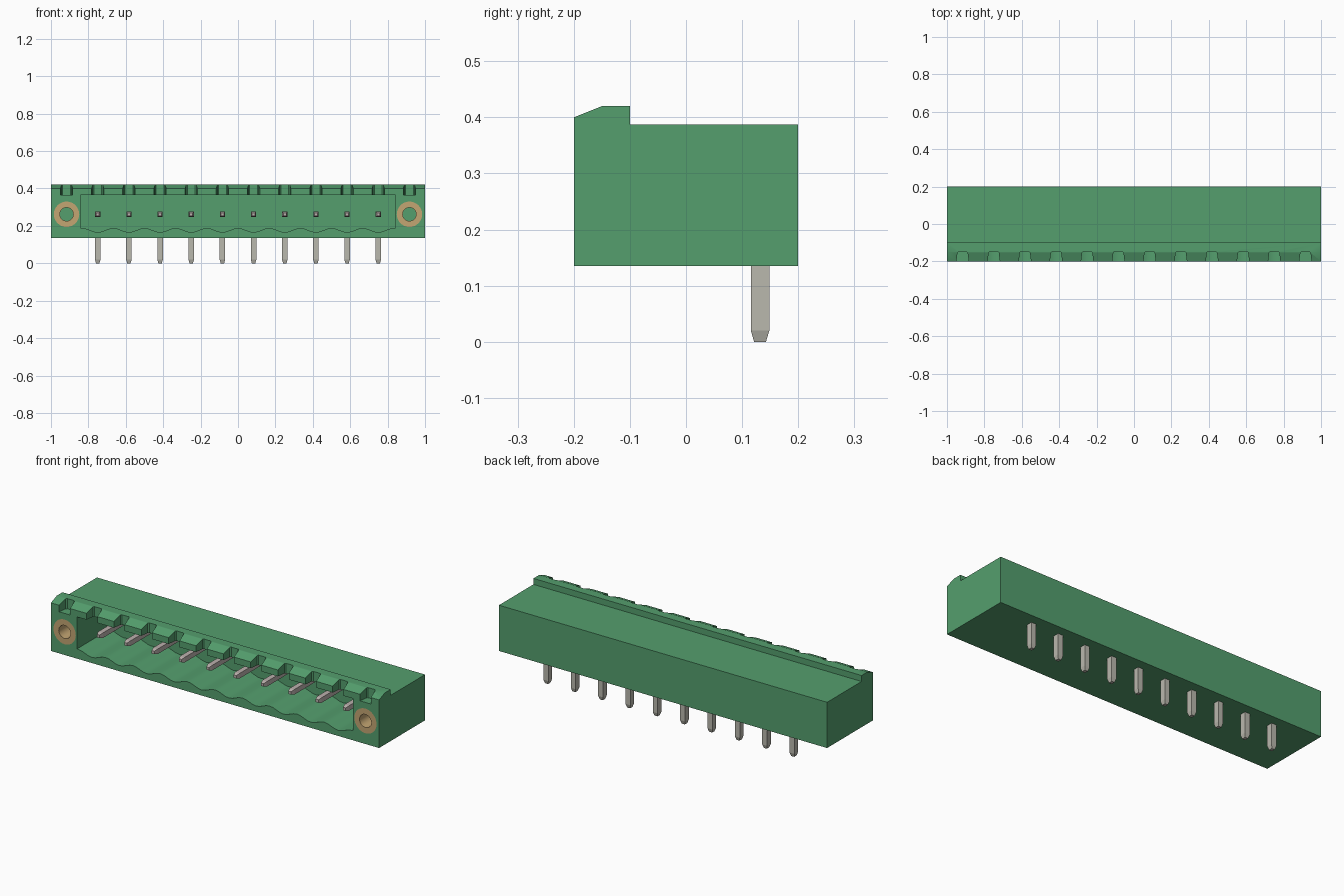
import bpy, bmesh, math

if "Cube" in bpy.data.objects:
    bpy.data.objects.remove(bpy.data.objects["Cube"], do_unlink=True)


def material(name, rgb):
    m = bpy.data.materials.new(name)
    m.use_nodes = True
    m.diffuse_color = (*rgb, 1)
    bsdf = m.node_tree.nodes["Principled BSDF"]
    bsdf.inputs["Base Color"].default_value = (*rgb, 1)
    bsdf.inputs["Roughness"].default_value = 0.6
    return m


GREEN = material("green plastic", (0.089, 0.345, 0.155))
BRASS = material("brass", (0.55, 0.38, 0.17))
TIN = material("tinned metal", (0.49, 0.48, 0.42))
CONTACT = material("contact metal", (0.50, 0.44, 0.42))


def loft(name, rings, mat, closed=False):
    """Skin a stack of equal-length point rings, capped unless closed."""
    bm = bmesh.new()
    vs = [[bm.verts.new(p) for p in r] for r in rings]
    n = len(vs[0])
    pairs = list(zip(vs, vs[1:])) + ([(vs[-1], vs[0])] if closed else [])
    for a, b in pairs:
        for i in range(n):
            j = (i + 1) % n
            bm.faces.new((a[i], a[j], b[j], b[i]))
    if not closed:
        bm.faces.new(vs[0])
        bm.faces.new(vs[-1])
    bmesh.ops.recalc_face_normals(bm, faces=bm.faces)
    me = bpy.data.meshes.new(name)
    bm.to_mesh(me)
    bm.free()
    me.materials.append(mat)
    ob = bpy.data.objects.new(name, me)
    bpy.context.collection.objects.link(ob)
    return ob


def cut(target, cutter):
    """Subtract a helper solid from the target and discard the helper."""
    cutter.hide_render = True
    mod = target.modifiers.new("cut", "BOOLEAN")
    mod.operation = "DIFFERENCE"
    mod.solver = "EXACT"
    mod.object = cutter
    bpy.context.view_layer.objects.active = target
    bpy.ops.object.modifier_apply(modifier=mod.name)
    bpy.data.objects.remove(cutter, do_unlink=True)


def rect(cx, cy, w, d):
    return [(cx + sx * w / 2, cy + sy * d / 2)
            for sx, sy in ((-1, -1), (1, -1), (1, 1), (-1, 1))]


def circle(x, y, z, r, n=32):
    return [(x + r * math.cos(2 * math.pi * i / n), y,
             z + r * math.sin(2 * math.pi * i / n)) for i in range(n)]


PITCH = 1 / 6
PINS = [(i - 4.5) * PITCH for i in range(10)]
FLANGE = 5.5 * PITCH
MID_Z = 0.262

# Housing: side profile with a raised front lip
profile = [(-0.2, 0.135), (0.2, 0.135), (0.2, 0.387), (-0.1, 0.387),
           (-0.1, 0.42), (-0.15, 0.42), (-0.2, 0.40)]
housing = loft("housing", [[(x, y, z) for y, z in profile] for x in (-1, 1)], GREEN)

# Socket with a scalloped floor, lowest under each contact
HALF, CEIL, STEPS = 0.842, 0.365, 8
edge = [(-HALF, CEIL), (-HALF, 0.188)]
for i in range(10 * STEPS + 1):
    x = -5 * PITCH + i * PITCH / STEPS
    edge.append((x, 0.177 + 0.011 * math.cos(2 * math.pi * x / PITCH)))
edge += [(HALF, 0.188), (HALF, CEIL)]
cut(housing, loft("socket_cutter", [[(x, y, z) for x, z in edge] for y in (-0.3, 0.08)], GREEN))

# Tapered coding notches along the lip
for x in PINS + [-FLANGE, FLANGE]:
    plan = [(x - 0.041, -0.22), (x + 0.041, -0.22), (x + 0.033, -0.2), (x + 0.027, -0.153),
            (x + 0.021, -0.147), (x - 0.021, -0.147), (x - 0.027, -0.153), (x - 0.033, -0.2)]
    cut(housing, loft("notch_cutter", [[(*p, z) for p in plan] for z in (0.364, 0.5)], GREEN))

# Threaded insert bores and their brass sleeves
for side, x in (("left", FLANGE), ("right", -FLANGE)):
    cut(housing, loft("bore_cutter", [circle(x, y, MID_Z, 0.068) for y in (-0.3, 0.0)], GREEN))
    loft("brass_sleeve_" + side,
         [circle(x, y, MID_Z, r) for y, r in
          ((-0.2, 0.036), (-0.2, 0.068), (0.0, 0.068), (0.0, 0.036))], BRASS, closed=True)

# Contacts: horizontal blade in the socket and solder leg below
for i, x in enumerate(PINS, 1):
    loft(f"contact_{i}",
         [[(px, y, pz) for px, pz in rect(x, MID_Z, w, w)]
          for y, w in ((-0.145, 0.016), (-0.125, 0.028), (0.13, 0.028))], CONTACT)
    loft(f"solder_leg_{i}",
         [[(px, py, z) for px, py in rect(x, 0.132, w, d)]
          for z, w, d in ((0, 0.018, 0.021), (0.02, 0.03, 0.033), (0.275, 0.03, 0.033))], TIN)

# Smooth the curved walls, keep the hard edges
bpy.ops.object.select_all(action="DESELECT")
for ob in bpy.context.scene.objects:
    if ob.name == "housing" or ob.name.startswith("brass_sleeve"):
        ob.select_set(True)
bpy.context.view_layer.objects.active = housing
bpy.ops.object.shade_smooth_by_angle(angle=math.radians(25))
